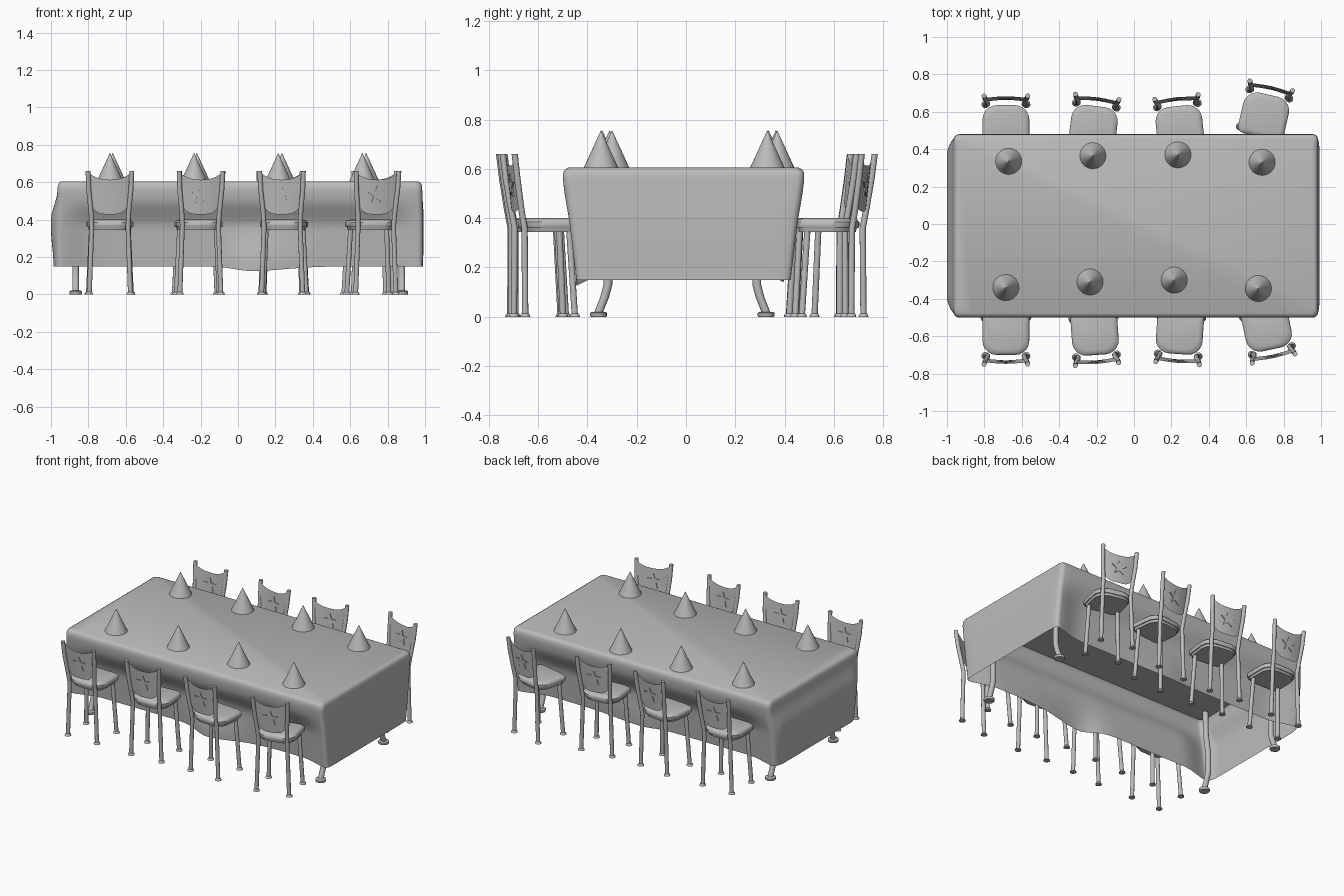
import bpy, bmesh, math
from mathutils import Matrix, Vector

if "Cube" in bpy.data.objects:
    bpy.data.objects.remove(bpy.data.objects["Cube"])

grey = bpy.data.materials.new("plain_grey")
grey.use_nodes = True
grey.diffuse_color = (0.5, 0.5, 0.5, 1)
grey.node_tree.nodes["Principled BSDF"].inputs["Base Color"].default_value = (0.5, 0.5, 0.5, 1)


def finish(bm, name):
    bmesh.ops.recalc_face_normals(bm, faces=bm.faces)
    mesh = bpy.data.meshes.new(name)
    bm.to_mesh(mesh)
    bm.free()
    mesh.materials.append(grey)
    return mesh


def place(mesh, matrix=Matrix()):
    obj = bpy.data.objects.new(mesh.name, mesh)
    obj.matrix_world = matrix
    bpy.context.collection.objects.link(obj)
    return obj


def loft(bm, rings, bottom=True, top=True):
    """Skin a stack of closed rings, listed from bottom to top."""
    rows = [[bm.verts.new(p) for p in ring] for ring in rings]
    for a, b in zip(rows, rows[1:]):
        for i in range(len(a)):
            j = (i + 1) % len(a)
            bm.faces.new((a[i], a[j], b[j], b[i]))
    if bottom:
        bm.faces.new(rows[0][::-1])
    if top:
        bm.faces.new(rows[-1])


def circle(x, y, z, r, n=12):
    return [(x + r * math.cos(2 * math.pi * i / n), y + r * math.sin(2 * math.pi * i / n), z)
            for i in range(n)]


def rounded_rect(hx, hy, r, side=1, corner=5):
    """Counter-clockwise outline; r gives the radius of each corner, from +x +y on."""
    pts = []
    for k, (sx, sy) in enumerate(((1, 1), (-1, 1), (-1, -1), (1, -1))):
        c = Vector((sx * (hx - r[k]), sy * (hy - r[k])))
        for i in range(corner + 1):
            a = math.pi / 2 * (k + i / corner)
            pts.append(c + r[k] * Vector((math.cos(a), math.sin(a))))
    out = []
    for i, p in enumerate(pts):
        q = pts[(i + 1) % len(pts)]
        n = side if i % (corner + 1) == corner else 1
        out += [p.lerp(q, j / n) for j in range(n)]
    return out


def smooth(a, b, v):
    t = max(0, min(1, (v - a) / (b - a)))
    return t * t * (3 - 2 * t)


# Tablecloth: rounded top edge, hanging sides pushed in along the seats
def cloth_ring(z, inset=0):
    t = max(0, (0.56 - z) / 0.41)
    ring = []
    for x, y in rounded_rect(0.975 - inset, 0.49 - inset, [0.03] * 4, side=40):
        along = smooth(1, 0.75, abs(x))
        fold = math.exp(-((x - 0.06) / (0.12 if x < 0.06 else 0.25)) ** 2) * smooth(0.4, 1, t)
        if y > 0:
            fold *= 0.4
        reach = 1 - 0.1 * t
        if abs(y) > 0.4:
            reach -= 0.11 * along * smooth(0.1, 0.5, t) * (1 - 0.9 * fold)
        swell = smooth(0, 0.4, t) - 0.4 * smooth(0.5, 1, t)
        end = smooth(0.8, 0.975, abs(x)) * swell * smooth(0.52, 0.4, abs(y))
        x += end * (0.008 if x > 0 else -0.035)
        ring.append((x + 0.01, y * reach - 0.01, z - 0.025 * fold * t))
    return ring


bm = bmesh.new()
rings = [cloth_ring(0.15 + 0.41 * i / 16) for i in range(17)]
rings += [cloth_ring(z, s) for z, s in ((0.585, 0.002), (0.598, 0.009), (0.605, 0.022))]
loft(bm, rings, bottom=False)
place(finish(bm, "tablecloth"))

# Table board and legs beneath the cloth
bm = bmesh.new()
outline = rounded_rect(0.93, 0.43, [0.03] * 4)
loft(bm, [[(x + 0.01, y - 0.01, z) for x, y in outline] for z in (0.56, 0.6)])
place(finish(bm, "table_board"))

LEG = ((0.34, 0.015), (0.335, 0.03), (0.315, 0.08), (0.302, 0.13), (0.302, 0.25), (0.325, 0.4), (0.33, 0.57))
for sx, side in ((-1, "right"), (1, "left")):
    for sy, end in ((-1, "front"), (1, "back")):
        bm = bmesh.new()
        x = sx * 0.872 + 0.004
        loft(bm, [circle(x, sy * y - 0.015, z, 0.018) for y, z in LEG])
        loft(bm, [circle(x, sy * 0.34 - 0.015, z, r, 16)
                  for z, r in ((0, 0.032), (0.004, 0.034), (0.016, 0.034), (0.02, 0.028))])
        place(finish(bm, f"table_leg_{end}_{side}"))

# Party cones
bm = bmesh.new()
bmesh.ops.create_cone(bm, cap_ends=True, segments=32, radius1=0.07, radius2=0.001, depth=0.15)
cone = finish(bm, "cone")
for x, y in ((-0.685, -0.34), (-0.235, -0.31), (0.215, -0.30), (0.665, -0.345),
             (-0.67, 0.335), (-0.22, 0.365), (0.235, 0.37), (0.685, 0.33)):
    place(cone, Matrix.Translation((x, y, 0.68)))


# Chair parts, facing +y with the backrest above the origin
def lean(z):
    return -0.1 * max(0, z - 0.42)


bm = bmesh.new()
for s in (-1, 1):
    path = ((0.11, 0.015, 0), (0.097, 0.015, 0.36), (0.1, 0.002, 0.43),
            (0.113, -0.018, 0.56), (0.117, -0.03, 0.66))
    loft(bm, [circle(s * x, y, z, 0.013) for x, y, z in path])
    loft(bm, [circle(s * 0.11, 0.015, z, r) for z, r in ((0, 0.021), (0.008, 0.019), (0.014, 0.013))])
back_posts = finish(bm, "chair_back_legs_and_posts")

bm = bmesh.new()
for s in (-1, 1):
    loft(bm, [circle(s * x, y, z, 0.013) for x, y, z in ((0.115, 0.22, 0), (0.098, 0.2, 0.36))])
    loft(bm, [circle(s * 0.115, 0.22, z, r) for z, r in ((0, 0.021), (0.008, 0.019), (0.014, 0.013))])
front_legs = finish(bm, "chair_front_legs")


def slab(name, layers):
    bm = bmesh.new()
    rings = []
    for z, inset in layers:
        outline = rounded_rect(0.125 - inset, 0.115 - inset, (0.035, 0.035, 0.075, 0.075))
        rings.append([(x, y + 0.135, z) for x, y in outline])
    loft(bm, rings)
    return finish(bm, name)


seat_base = slab("chair_seat_base", ((0.345, 0.012), (0.361, 0.008)))
cushion = slab("chair_cushion", ((0.36, 0.003), (0.366, 0), (0.385, 0), (0.395, 0.008), (0.4, 0.025)))

# Backrest: curved shield with a dipped top and a rounded bottom
bm = bmesh.new()
COLS, ROWS = 16, 6
grid = []
for i in range(COLS + 1):
    u = 2 * i / COLS - 1
    low, high = 0.428 + 0.07 * u ** 4, 0.613 + 0.042 * abs(u) ** 2.5
    column = []
    for j in range(ROWS + 1):
        z = low + (high - low) * j / ROWS
        width = 0.108 + 0.05 * (z - 0.43)
        column.append(bm.verts.new((u * width, lean(z) - 0.014 * (1 - u * u) + 0.006, z)))
    grid.append(column)
for a, b in zip(grid, grid[1:]):
    for j in range(ROWS):
        bm.faces.new((a[j], b[j], b[j + 1], a[j + 1]))
bmesh.ops.solidify(bm, geom=bm.faces[:], thickness=0.016)
backrest = finish(bm, "chair_backrest")
FACE = max(v.co.y - lean(v.co.z) for v in backrest.vertices if abs(v.co.x) < 0.01)

# Raised star on the inner face of the backrest
bm = bmesh.new()
rings = []
for rise in (-0.004, 0.005):
    ring = []
    for i in range(10):
        r, a = (0.021 if i % 2 else 0.052), math.pi * (0.5 + i / 5)
        z = 0.53 + r * math.sin(a)
        ring.append((r * math.cos(a), lean(z) + FACE + rise, z))
    rings.append(ring)
loft(bm, rings)
star = finish(bm, "chair_star")

# Eight chairs: x, y of the backrest and turn in degrees
for x, y, turn in ((-0.685, -0.72, 0), (-0.2, -0.72, 4), (0.235, -0.715, -4), (0.74, -0.69, 12),
                   (-0.685, 0.655, 180), (-0.2, 0.65, 173), (0.23, 0.65, 186), (0.727, 0.71, 167)):
    spot = Matrix.Translation((x, y, 0)) @ Matrix.Rotation(math.radians(turn), 4, "Z")
    for part in (back_posts, front_legs, seat_base, cushion, backrest, star):
        place(part, spot)

# Smooth shading with sharp edges kept
bpy.ops.object.select_all(action="DESELECT")
for obj in bpy.context.scene.objects:
    if obj.type == "MESH":
        obj.select_set(True)
        bpy.context.view_layer.objects.active = obj
bpy.ops.object.shade_smooth_by_angle(angle=math.radians(40))
